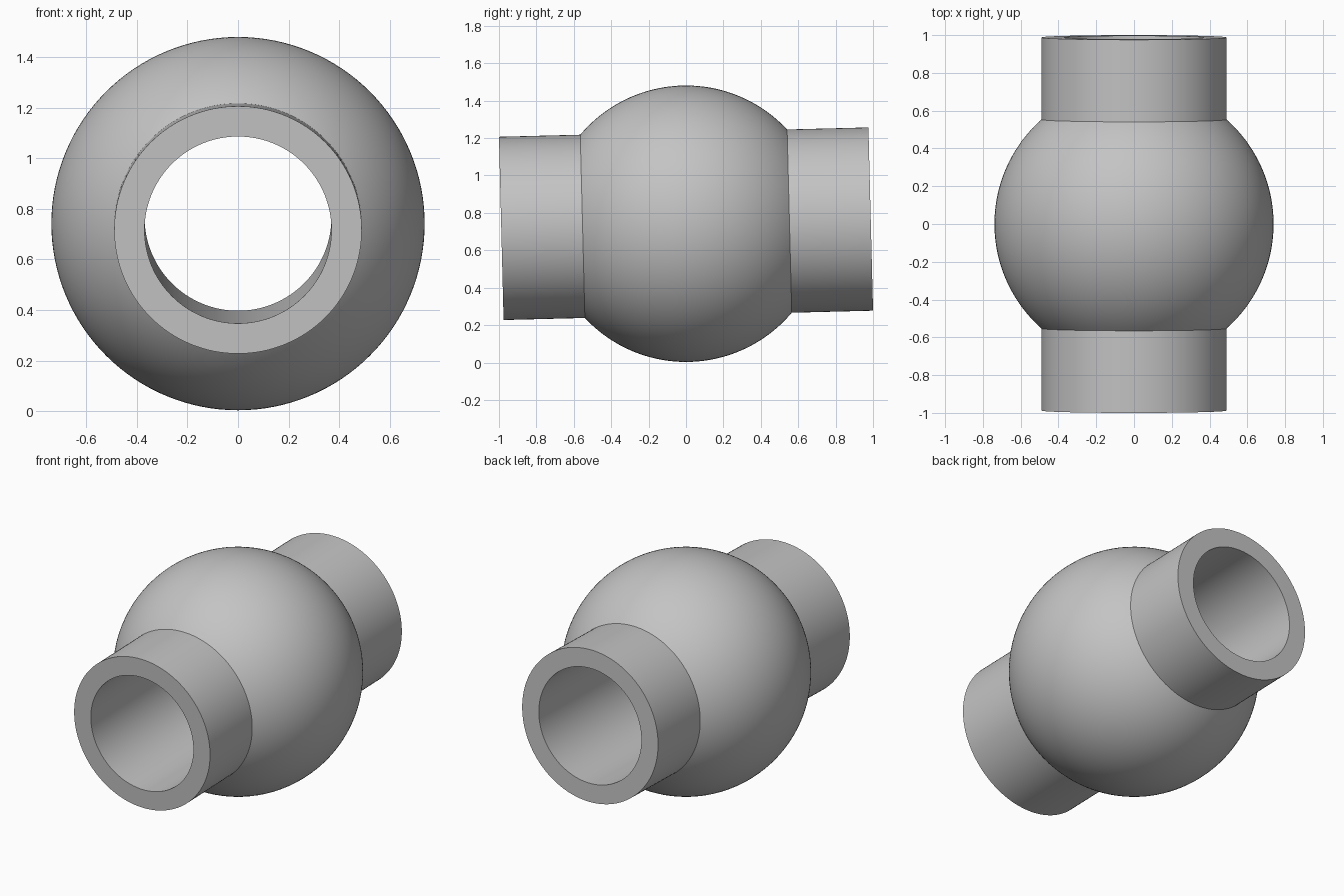
import bpy, bmesh
from math import sin, cos, asin, radians, pi
from mathutils import Matrix, Vector

if "Cube" in bpy.data.objects:
    bpy.data.objects.remove(bpy.data.objects["Cube"], do_unlink=True)

BALL, TUBE, BORE, HALF_LENGTH = 0.739, 0.49, 0.37, 0.988
TILT, CENTRE_Z = radians(1.45), 0.742
SEGMENTS, ARC_STEPS = 128, 48

# Plain grey metal
grey = bpy.data.materials.new("plain grey")
grey.use_nodes = True
colour = (0.55, 0.55, 0.55, 1)
grey.diffuse_color = colour
grey.node_tree.nodes["Principled BSDF"].inputs["Base Color"].default_value = colour

# Closed half section: bore, tube ends and the ball bulge, as (radius, y)
seam = asin(TUBE / BALL)
arc = [seam + (pi - 2 * seam) * i / ARC_STEPS for i in range(ARC_STEPS + 1)]
profile = [(BORE, -HALF_LENGTH), (TUBE, -HALF_LENGTH)]
profile += [(BALL * sin(a), -BALL * cos(a)) for a in arc]
profile += [(TUBE, HALF_LENGTH), (BORE, HALF_LENGTH)]

# Revolve the section about the tube axis
bm = bmesh.new()
verts = [bm.verts.new((r, y, 0)) for r, y in profile]
edges = [bm.edges.new((v, verts[(i + 1) % len(verts)])) for i, v in enumerate(verts)]
bmesh.ops.spin(bm, geom=verts + edges, cent=(0, 0, 0), axis=(0, 1, 0),
               angle=2 * pi, steps=SEGMENTS, use_merge=False)
bmesh.ops.remove_doubles(bm, verts=bm.verts[:], dist=0.0001)
bmesh.ops.recalc_face_normals(bm, faces=bm.faces[:])

# Tilt the axis slightly so the back end sits higher
bm.transform(Matrix.Translation(Vector((0, 0, CENTRE_Z))) @ Matrix.Rotation(TILT, 4, 'X'))
mesh = bpy.data.meshes.new("ball_with_sleeve")
bm.to_mesh(mesh)
bm.free()
mesh.materials.append(grey)

ball = bpy.data.objects.new("ball_with_sleeve", mesh)
bpy.context.collection.objects.link(ball)
bpy.ops.object.select_all(action='DESELECT')
ball.select_set(True)
bpy.context.view_layer.objects.active = ball
bpy.ops.object.shade_smooth_by_angle(angle=radians(30))
